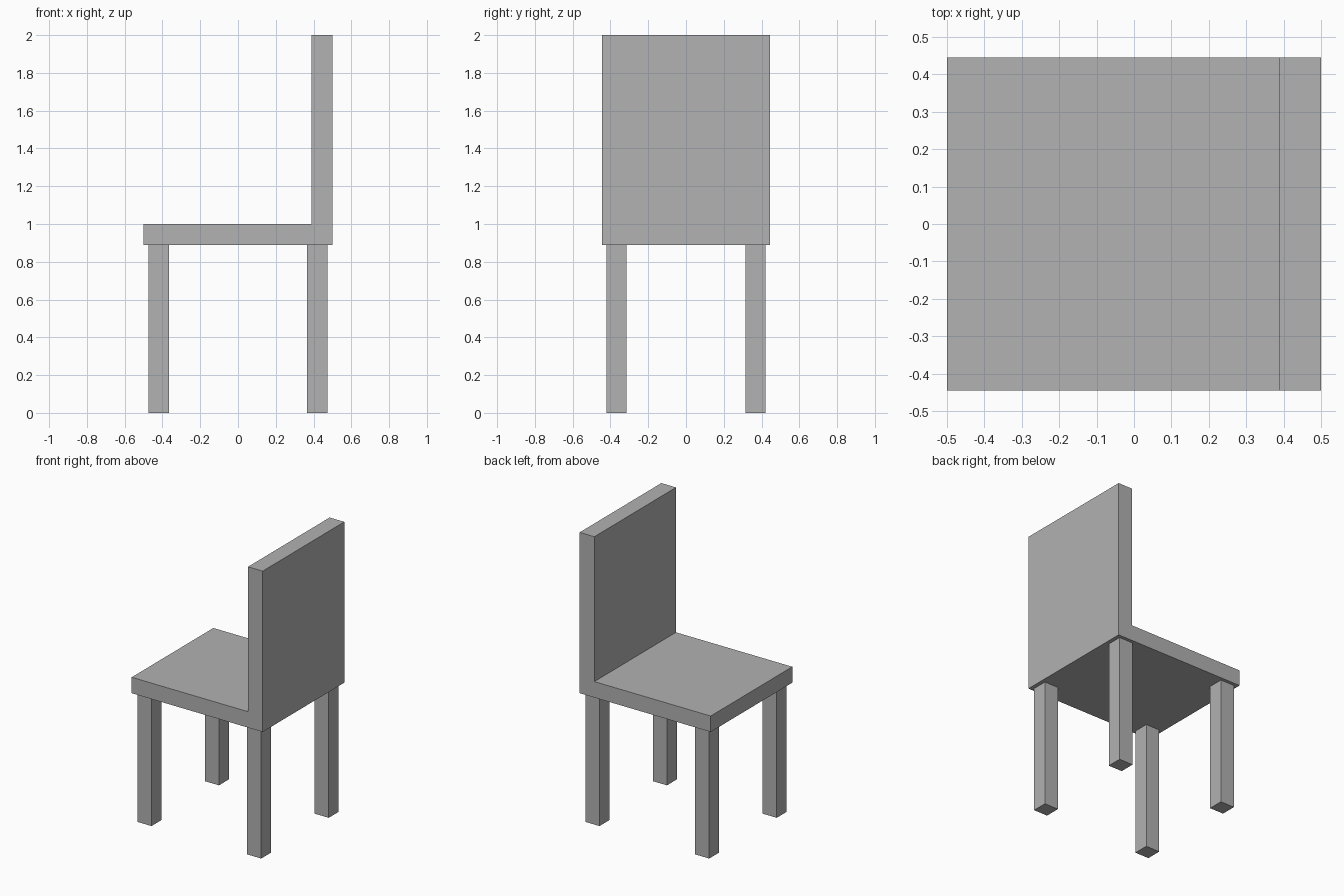
import bpy
import bmesh
from mathutils import Vector

cube = bpy.data.objects.get("Cube")
if cube:
    bpy.data.objects.remove(cube, do_unlink=True)

# Single plain grey
grey = bpy.data.materials.new("plain_grey")
grey.use_nodes = True
colour = (0.445, 0.445, 0.445, 1)
grey.diffuse_color = colour
grey.node_tree.nodes["Principled BSDF"].inputs["Base Color"].default_value = colour

SEAT_BOTTOM = 0.89
SEAT_TOP = 1.0
HEIGHT = 2.0
HALF_LENGTH = 0.5
HALF_WIDTH = 0.445
BACK_FRONT = 0.388
LEG_SIZE = 0.107
LEG_X, LEG_Y = 0.419, 0.368


def extrude_shape(name, points, direction):
    """Closed solid made by extruding a flat outline along a direction."""
    bm = bmesh.new()
    face = bm.faces.new([bm.verts.new(p) for p in points])
    result = bmesh.ops.extrude_face_region(bm, geom=[face], use_keep_orig=True)
    moved = [v for v in result["geom"] if isinstance(v, bmesh.types.BMVert)]
    bmesh.ops.translate(bm, verts=moved, vec=Vector(direction))
    bmesh.ops.recalc_face_normals(bm, faces=bm.faces)
    mesh = bpy.data.meshes.new(name)
    bm.to_mesh(mesh)
    bm.free()
    mesh.materials.append(grey)
    obj = bpy.data.objects.new(name, mesh)
    bpy.context.collection.objects.link(obj)
    return obj


# Seat and backrest as one L-shaped profile
profile = [(-HALF_LENGTH, SEAT_BOTTOM), (HALF_LENGTH, SEAT_BOTTOM),
           (HALF_LENGTH, HEIGHT), (BACK_FRONT, HEIGHT),
           (BACK_FRONT, SEAT_TOP), (-HALF_LENGTH, SEAT_TOP)]
extrude_shape("seat_and_backrest", [(x, -HALF_WIDTH, z) for x, z in profile],
              (0, 2 * HALF_WIDTH, 0))

# Four square legs, slightly inset from the seat edges
h = LEG_SIZE / 2
for x_name, sx in (("right", -1), ("left", 1)):
    for y_name, sy in (("front", -1), ("back", 1)):
        cx, cy = sx * LEG_X, sy * LEG_Y
        square = [(cx - h, cy - h, 0), (cx + h, cy - h, 0),
                  (cx + h, cy + h, 0), (cx - h, cy + h, 0)]
        extrude_shape(f"{y_name}_{x_name}_leg", square, (0, 0, SEAT_BOTTOM))
